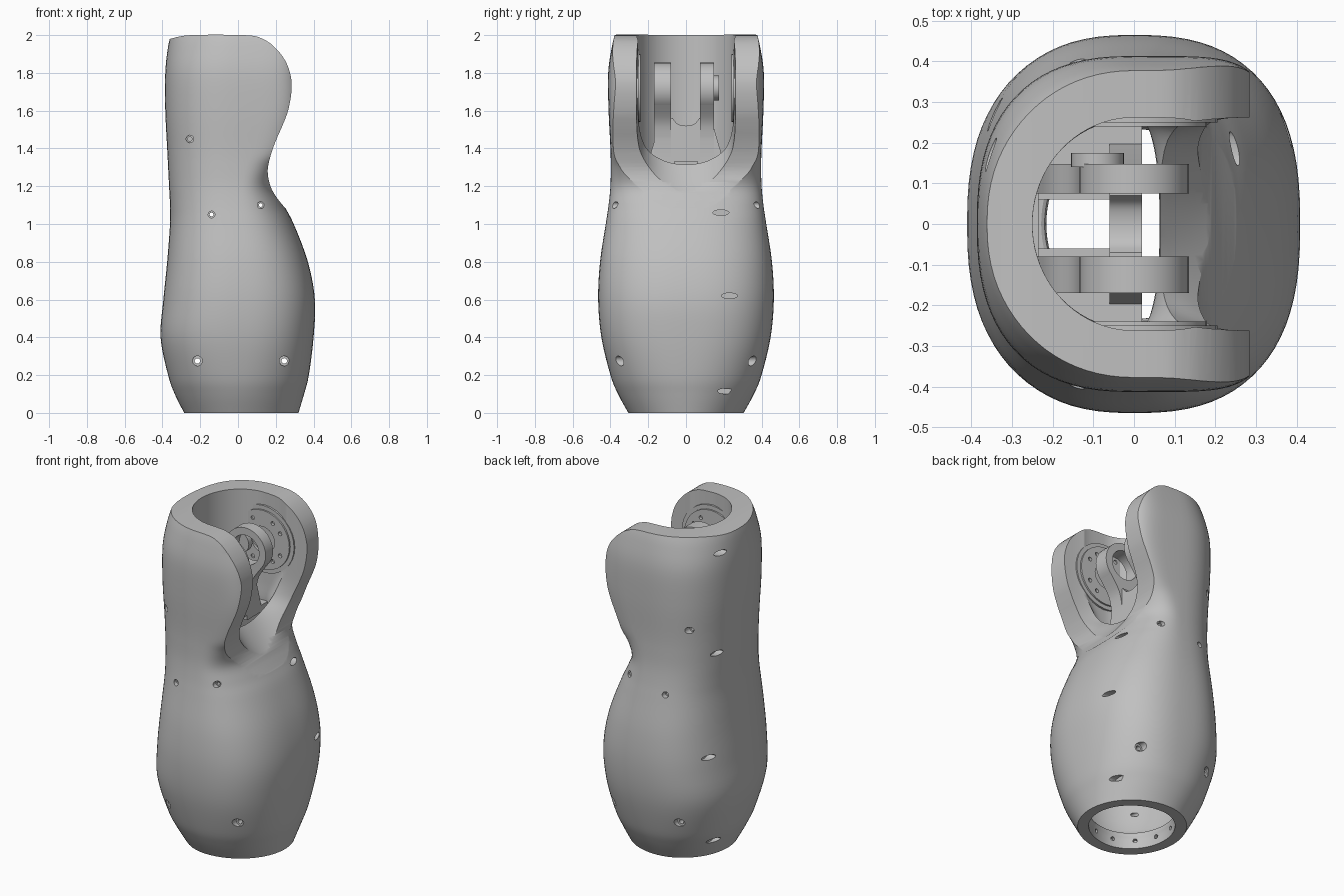
import bpy, bmesh, math
from mathutils import Matrix, Vector

cube = bpy.data.objects.get("Cube")
if cube:
    bpy.data.objects.remove(cube, do_unlink=True)

grey = bpy.data.materials.new("plain grey")
grey.use_nodes = True
COLOUR = (0.53, 0.53, 0.53, 1)
grey.diffuse_color = COLOUR
grey.node_tree.nodes["Principled BSDF"].inputs["Base Color"].default_value = COLOUR

PIVOT_Z = 1.72


def smooth_path(keys, steps=5):
    """Catmull-Rom interpolation through tuples of any length."""
    out = []
    for i in range(len(keys) - 1):
        a, b, c, d = (keys[max(0, min(len(keys) - 1, i + k))] for k in (-1, 0, 1, 2))
        for s in range(steps):
            t = s / steps
            out.append(tuple(q + 0.5 * t * (r - p + t * (2*p - 5*q + 4*r - w + t * (3*q - p - 3*r + w)))
                             for p, q, r, w in zip(a, b, c, d)))
    return out + [tuple(keys[-1])]


def to_object(name, bm):
    bmesh.ops.recalc_face_normals(bm, faces=bm.faces)
    mesh = bpy.data.meshes.new(name)
    bm.to_mesh(mesh)
    bm.free()
    mesh.materials.append(grey)
    obj = bpy.data.objects.new(name, mesh)
    bpy.context.collection.objects.link(obj)
    return obj


def loft(name, keys, offset=0.0, count=80):
    """Skin sections given as z, left, right, half width, left and right roundness."""
    bm = bmesh.new()
    rings = []
    for z, left, right, half, n_left, n_right in smooth_path(keys):
        ring = []
        for i in range(count):
            a = math.tau * i / count
            c, s = math.cos(a), math.sin(a)
            n, reach = (n_right, right) if c > 0 else (n_left, left)
            x = math.copysign(reach * abs(c) ** (2 / n), c)
            y = math.copysign(half * abs(s) ** (2 / n), s)
            ring.append(bm.verts.new((x + offset, y, z)))
        rings.append(ring)
    for low, high in zip(rings, rings[1:]):
        for i in range(count):
            j = (i + 1) % count
            bm.faces.new((low[i], low[j], high[j], high[i]))
    bm.faces.new(rings[0])
    bm.faces.new(rings[-1])
    return to_object(name, bm)


def prism(name, points, axis, start, end):
    """Extrude an (x, z) outline along y, or a (y, z) outline along x."""
    bm = bmesh.new()
    place = (lambda p, d: (p[0], d, p[1])) if axis == "y" else (lambda p, d: (d, p[0], p[1]))
    face = bm.faces.new([bm.verts.new(place(p, start)) for p in points])
    shift = (0, end - start, 0) if axis == "y" else (end - start, 0, 0)
    moved = bmesh.ops.extrude_face_region(bm, geom=[face])["geom"]
    bmesh.ops.translate(bm, vec=shift, verts=[v for v in moved if isinstance(v, bmesh.types.BMVert)])
    return to_object(name, bm)


def rods(name, specs):
    """Cylinders from (start, end, radius, flattening in z)."""
    bm = bmesh.new()
    for start, end, radius, flat in specs:
        a, b = Vector(start), Vector(end)
        turn = (b - a).to_track_quat("Z", "Y").to_matrix().to_4x4()
        m = Matrix.Translation((a + b) / 2) @ Matrix.Diagonal((1, 1, flat, 1)) @ turn
        bmesh.ops.create_cone(bm, cap_ends=True, segments=32, radius1=radius, radius2=radius,
                              depth=(b - a).length, matrix=m)
    return to_object(name, bm)


def boolean(obj, tool, operation="DIFFERENCE"):
    mod = obj.modifiers.new("cut", "BOOLEAN")
    mod.object, mod.operation, mod.solver = tool, operation, "EXACT"
    bpy.context.view_layer.objects.active = obj
    bpy.ops.object.modifier_apply(modifier=mod.name)
    bpy.data.objects.remove(tool, do_unlink=True)


def pivot_rod(y0, y1, r):
    return ((0, y0, PIVOT_Z), (0, y1, PIVOT_Z), r, 1)


# Outer shell
shell = loft("limb_shell", [
    (0, .285, .32, .305, 2, 2), (.1, .335, .35, .36, 2.1, 2.1), (.2, .37, .375, .40, 2.25, 2.25),
    (.4, .41, .40, .448, 2.45, 2.5), (.6, .395, .407, .465, 2.5, 2.55), (.8, .375, .37, .455, 2.5, 2.5),
    (1, .36, .295, .425, 2.5, 2.4), (1.1, .36, .243, .41, 2.5, 2.4), (1.2, .365, .2, .40, 2.5, 2.5),
    (1.3, .37, .23, .398, 2.5, 3), (1.4, .375, .3, .40, 2.5, 4), (1.6, .385, .34, .41, 2.5, 5),
    (1.8, .385, .34, .412, 2.45, 5), (1.94, .37, .34, .392, 2.25, 5), (2.02, .35, .34, .372, 2.1, 5)])

# Side outline of the open end: rounded cheeks and a narrow neck
outline = smooth_path([
    (-.36, 1.98), (-.25, 2), (.03, 2), (.12, 1.985), (.19, 1.94), (.25, 1.865), (.28, 1.78),
    (.283, 1.7), (.265, 1.6), (.235, 1.52), (.2, 1.44), (.172, 1.36), (.157, 1.28), (.172, 1.2),
    (.205, 1.14), (.245, 1.09)], 4)
outline += [(.6, .75), (.6, -.1), (-.6, -.1), (-.6, 1.95)]
boolean(shell, prism("outline_tool", outline, "y", -.6, .6), "INTERSECT")

# Scoop that gives the joint room to bend
boolean(shell, loft("scoop_tool", [
    (1, .15, .4, .34, 2, 2), (1.1, .25, .4, .34, 2, 2), (1.2, .342, .4, .32, 2, 2),
    (1.32, .44, .4, .28, 2.5, 2), (1.42, .52, .4, .268, 3.2, 2), (1.55, .56, .4, .264, 4, 2),
    (1.75, .56, .4, .264, 4, 2), (2.05, .56, .4, .264, 4, 2)], .5))

# Hollow inside, open at both ends
boolean(shell, loft("cavity_tool", [
    (-.05, .22, .26, .24, 2, 2), (.05, .22, .26, .24, 2, 2), (.1, .22, .26, .24, 2, 2),
    (.16, .28, .3, .33, 2, 2), (.6, .33, .33, .39, 2.2, 2.2), (1, .29, .22, .35, 2.2, 2.2),
    (1.2, .27, .1, .3, 2, 2.2), (1.32, .255, .065, .262, 2, 2.4), (1.45, .25, .15, .262, 2, 3),
    (1.6, .25, .25, .262, 2, 4), (1.8, .25, .25, .262, 2, 4), (2.05, .25, .25, .262, 2, 4)]))

# Counterbored screw holes on front and back, and oblong access holes on the sides
seats, shafts = [], []
for x, depth, z, r in [(-.215, .35, .275, .026), (.245, .33, .275, .026), (-.14, .375, 1.05, .018),
                       (.12, .36, 1.1, .018), (-.255, .3, 1.45, .02)]:
    for s in (-1, 1):
        seats.append(((x, s * depth, z), (x, s * .6, z), r, 1))
        shafts.append(((x, s * .2, z), (x, s * (depth + .02), z), r * .55, 1))
for x, y, z in [(.2, .185, 1.06), (.325, .23, .62), (.28, .21, .115), (-.3, .17, 1.89),
                (-.31, .19, 1.28), (-.31, .27, .67), (-.28, .17, .115)]:
    seats.append(((x, y, z), (math.copysign(.6, x), y, z), .042, .35))
# Bolt holes around the mouth of the base
for i in range(12):
    a = math.tau * (i + .5) / 12
    c, s = math.cos(a), math.sin(a)
    shafts.append(((.02 + .2 * c, .2 * s, .05), (.02 + .265 * c, .265 * s, .05), .012, 1))
boolean(shell, rods("seat_tool", seats))
boolean(shell, rods("shaft_tool", shafts))

parts = [shell]

# Stepped bearing discs on the inner cheeks
for side, s in (("front", -1), ("back", 1)):
    disc = rods(side + "_bearing_disc", [pivot_rod(s * .25, s * .285, .205)])
    boolean(disc, rods("step", [pivot_rod(s * .24, s * .28, .18)]), "UNION")
    boolean(disc, rods("hub_tool", [pivot_rod(s * .2, s * .256, .08)]))
    bolts = []
    for i in range(12):
        if i % 3:
            a = math.tau * i / 12
            x, z = .135 * math.cos(a), PIVOT_Z + .135 * math.sin(a)
            bolts.append(((x, s * .2, z), (x, s * .256, z), .012, 1))
    boolean(disc, rods("bolt_tool", bolts))
    parts.append(disc)

# Yoke ears: an eye with a bore on a sloping arm
arm = smooth_path([(-.13, 1.7), (-.15, 1.6), (-.21, 1.5), (-.25, 1.33)], 4)
arm += [(.02, 1.33)] + smooth_path([(.02, 1.45), (.04, 1.54), (.1, 1.63)], 4)
for side, y0, y1 in (("front", -.17, -.08), ("back", .075, .147)):
    ear = rods(side + "_yoke_ear", [pivot_rod(y0, y1, .135)])
    boolean(ear, prism("arm", arm, "y", y0, y1), "UNION")
    boolean(ear, rods("bore_tool", [pivot_rod(-.3, .3, .09)]))
    parts.append(ear)
parts.append(rods("pivot_boss", [((-.09, .14, PIVOT_Z), (-.09, .175, PIVOT_Z), .065, 1)]))

# Yoke web with a rounded notch, flaring towards its foot
web = [(.2, 1.33), (.15, 1.5), (.14, 1.56), (.075, 1.56)]
web += smooth_path([(.07, 1.56), (.045, 1.53), (0, 1.52), (-.045, 1.53), (-.07, 1.56)], 4)
web += [(-.14, 1.56), (-.15, 1.5), (-.2, 1.33)]
parts.append(prism("yoke_web", web, "x", -.06, .02))

# Foot plates of the yoke on both sides of the central slot
for side, s in (("front", -1), ("back", 1)):
    foot = [(s * .06, 1.3), (s * .27, 1.3), (s * .27, 1.34), (s * .06, 1.34)]
    parts.append(prism(side + "_yoke_foot", foot, "x", -.235, .02))
parts.append(prism("yoke_rear_bar", [(-.15, 1.3), (.15, 1.3), (.15, 1.36), (-.15, 1.36)], "x", -.27, -.235))

# Shading
bpy.ops.object.select_all(action="DESELECT")
for part in parts:
    part.select_set(True)
bpy.context.view_layer.objects.active = shell
bpy.ops.object.shade_smooth_by_angle(angle=math.radians(32))
